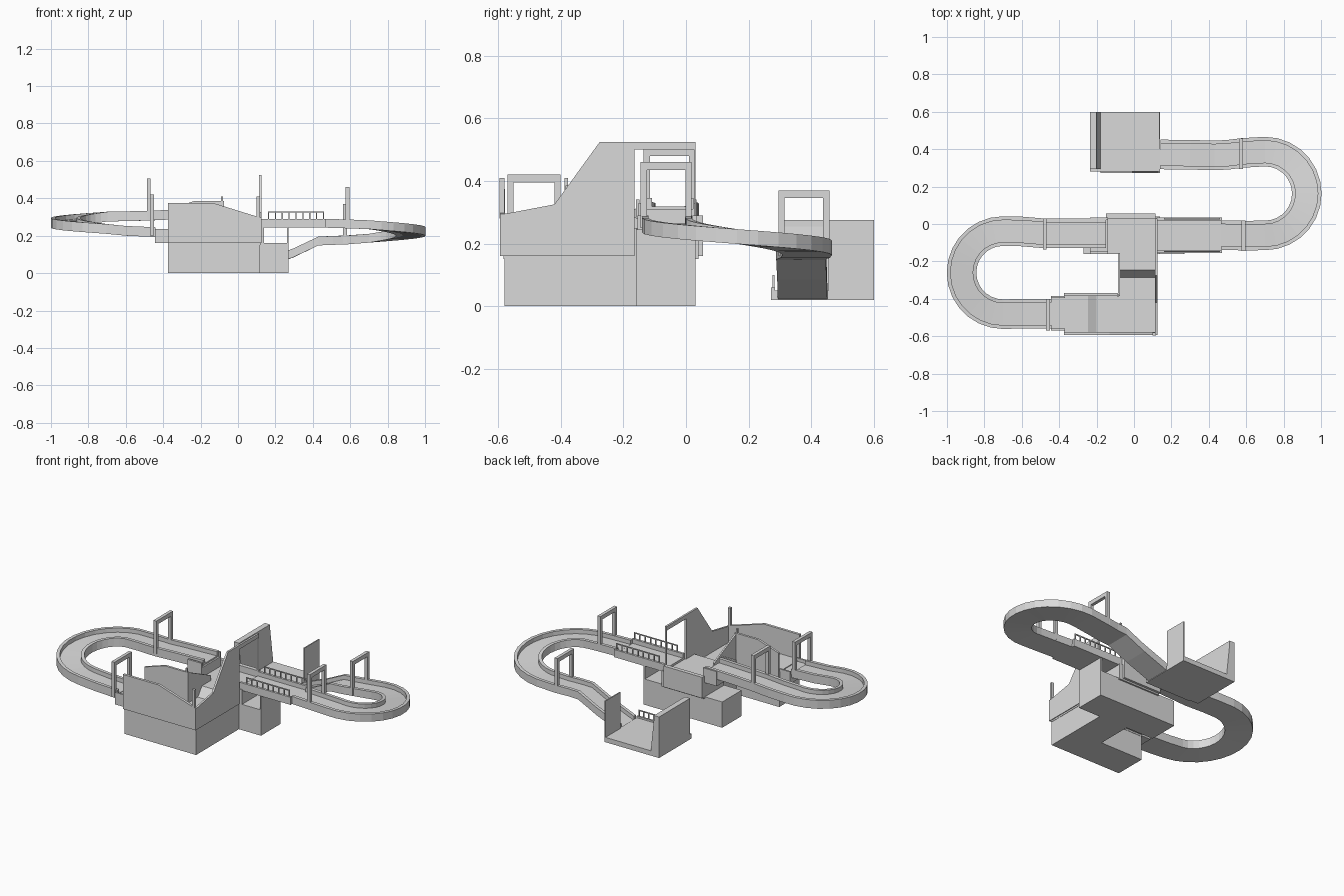
import bpy, bmesh, math
from mathutils import Vector

cube = bpy.data.objects.get("Cube")
if cube:
    bpy.data.objects.remove(cube, do_unlink=True)

grey = bpy.data.materials.new("plain_grey")
grey.use_nodes = True
grey.diffuse_color = (0.7, 0.7, 0.7, 1)
grey.node_tree.nodes["Principled BSDF"].inputs["Base Color"].default_value = (0.7, 0.7, 0.7, 1)


def finish(name, bm):
    bmesh.ops.recalc_face_normals(bm, faces=bm.faces)
    mesh = bpy.data.meshes.new(name)
    bm.to_mesh(mesh)
    bm.free()
    mesh.materials.append(grey)
    obj = bpy.data.objects.new(name, mesh)
    bpy.context.collection.objects.link(obj)
    return obj


def skin(name, rings):
    """Join equal closed sections into one capped solid."""
    bm = bmesh.new()
    loops = [[bm.verts.new(p) for p in ring] for ring in rings]
    n = len(loops[0])
    for a, b in zip(loops, loops[1:]):
        for i in range(n):
            j = (i + 1) % n
            bm.faces.new((a[i], a[j], b[j], b[i]))
    bm.faces.new(loops[0])
    bm.faces.new(loops[-1])
    return finish(name, bm)


def prism(name, axis, start, end, outline):
    """Extrude an outline along x, y or z."""
    def place(p, t):
        q = list(p)
        q.insert("xyz".index(axis), t)
        return q
    return skin(name, [[place(p, t) for p in outline] for t in (start, end)])


def box(name, x, y, z):
    return prism(name, "z", z[0], z[1],
                 [(x[0], y[0]), (x[1], y[0]), (x[1], y[1]), (x[0], y[1])])


def track(name, path, w=0.079, depth=0.052, rim=0.02, floor=0.026):
    """Sweep a U-shaped channel along a path of rim heights."""
    section = [(-w, 0), (rim - w, 0), (rim - w, -floor), (w - rim, -floor),
               (w - rim, 0), (w, 0), (w, -depth), (-w, -depth)]
    pts = [Vector(p) for p in path]
    rings = []
    for i, p in enumerate(pts):
        t = pts[min(i + 1, len(pts) - 1)] - pts[max(i - 1, 0)]
        side = Vector((-t.y, t.x, 0)).normalized()
        rings.append([p + side * s + Vector((0, 0, h)) for s, h in section])
    return skin(name, rings)


def bend(cx, cy, r, sx, start, z0, z1, steps=14):
    """Half circle bulging towards sx, beginning on the start side in y."""
    out = []
    for i in range(steps + 1):
        a = math.pi * i / steps
        out.append((cx + sx * r * math.sin(a), cy + start * r * math.cos(a),
                    z0 + (z1 - z0) * i / steps))
    return out


def arch(name, x, y0, y1, z0, z1):
    t = 0.02
    prism(name, "x", x - 0.01, x + 0.01,
          [(y0, z0), (y0 + t, z0), (y0 + t, z1 - 0.025), (y1 - t, z1 - 0.025),
           (y1 - t, z0), (y1, z0), (y1, z1), (y0, z1)])


def railing(name, x0, x1, y, z0, z1, count):
    box(name + "_bar", (x0, x1), (y - .003, y + .003), (z1 - .006, z1))
    for i in range(count):
        x = x0 + .003 + (x1 - x0 - .006) * i / (count - 1)
        box(f"{name}_post_{i + 1}", (x - .003, x + .003), (y - .003, y + .003), (z0, z1 - .006))


# Base: front block, passage and rear cross block in one outline
prism("base", "z", 0, 0.16,
      [(-.375, -.58), (.118, -.58), (.118, -.16), (.27, -.16), (.27, .03), (-.27, .03),
       (-.27, -.16), (-.08, -.16), (-.08, -.38), (-.375, -.38)])

# Building floors
prism("front_floor", "y", -.582, -.378,
      [(-.375, .15), (.12, .15), (.12, .195), (-.2, .195), (-.245, .22), (-.375, .22)])
prism("passage_floor", "x", -.08, .12,
      [(-.38, .15), (-.15, .15), (-.15, .25), (-.245, .25), (-.285, .195), (-.38, .195)])
box("centre_floor", (-.15, .14), (-.16, .04), (.15, .25))

# Building walls
prism("front_wall", "y", -.594, -.578,
      [(-.375, .16), (.125, .16), (.125, .295), (-.13, .374), (-.375, .374)])
prism("side_wall", "x", .113, .125,
      [(-.594, .16), (-.165, .16), (-.165, .5), (.026, .5), (.026, .16), (.03, .16),
       (.03, .525), (-.275, .525), (-.42, .325), (-.594, .292)])
prism("inner_wall", "y", -.384, -.37,
      [(-.375, .16), (-.075, .16), (-.075, .385), (-.235, .385), (-.375, .34)])
prism("passage_wall", "x", -.086, -.076,
      [(-.38, .16), (-.155, .16), (-.155, .28), (-.38, .385)])
box("rear_wall", (-.15, .115), (.03, .055), (.16, .29))
box("corner_post_front", (.1, .118), (-.596, -.58), (.28, .41))
box("corner_post_inner", (-.09, -.08), (-.388, -.376), (.16, .41))

# Connections between building and tracks
box("front_entry_floor", (-.445, -.37), (-.57, -.385), (.16, .215))
for y in (-.57, -.395):
    box("front_entry_side", (-.445, -.37), (y, y + .01), (.2, .235))
box("rear_entry_floor", (-.235, -.14), (-.155, .03), (.25, .31))
for y in (-.16, .022):
    box("rear_entry_side", (-.235, -.14), (y, y + .012), (.25, .34))

# Left loop
track("left_track",
      [(-.15, -.05, .345), (-.37, -.05, .338), (-.48, -.05, .333), (-.6, -.04, .33)]
      + bend(-.7, -.26, .222, -1, 1, .328, .262)
      + [(-.6, -.48, .252), (-.44, -.48, .245)])

# Bridge with railings
track("bridge", [(.12, -.06, .29), (.47, -.06, .29)], w=.095, depth=.047, rim=.015, floor=.027)
for side, y in (("front", -.148), ("rear", .028)):
    railing(side + "_bridge_railing", .16, .46, y, .29, .33, 9)
box("bridge_support", (.262, .27), (-.16, .03), (.16, .245))

# Right loop and ramp down to the platform
track("right_track",
      [(.465, -.06, .29), (.6, -.062, .286)]
      + bend(.7, .163, .224, 1, -1, .282, .21)
      + [(.58, .38, .201), (.5, .37, .198), (.43, .367, .195),
         (.3, .37, .133), (.14, .372, .07)], depth=.047)

# Arches over the tracks
arch("rear_left_arch", -.477, -.135, .03, .3, .505)
arch("front_left_arch", -.46, -.57, -.4, .2, .42)
arch("front_right_arch", .585, -.145, .018, .25, .46)
arch("rear_right_arch", .572, .295, .458, .16, .37)

# Low platform with banked end wall
box("platform", (-.235, .14), (.28, .6), (.02, .05))
box("platform_lip", (-.18, .14), (.272, .284), (.02, .06))
box("platform_panel", (.133, .14), (.455, .6), (.05, .275))
prism("platform_end_wall", "y", .295, .6,
      [(-.235, .05), (-.178, .05), (-.2, .255), (-.2, .275), (-.235, .275)])
railing("platform_railing", -.01, .13, .279, .06, .1, 5)
